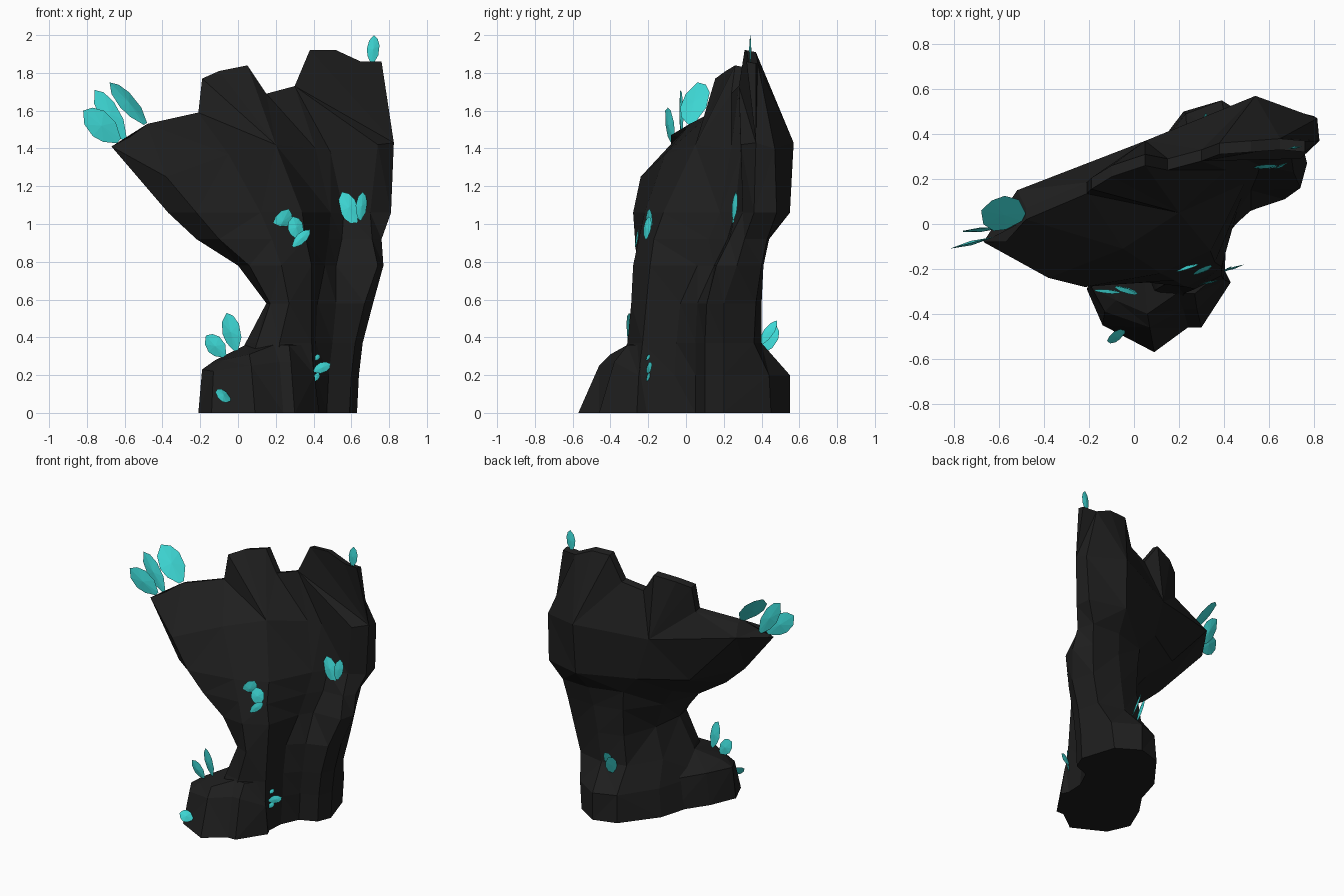
import bpy, bmesh
from mathutils import Vector


def material(name, rgb):
    m = bpy.data.materials.new(name)
    m.diffuse_color = (*rgb, 1)
    return m


ROCK = material("charcoal rock", (0.013, 0.013, 0.013))
TEAL = material("turquoise crystal", (0.05, 0.72, 0.70))


def finish(bm, name, mat):
    bmesh.ops.triangulate(bm, faces=[f for f in bm.faces if len(f.verts) > 3])
    bmesh.ops.recalc_face_normals(bm, faces=bm.faces[:])
    me = bpy.data.meshes.new(name)
    bm.to_mesh(me)
    bm.free()
    me.materials.append(mat)
    ob = bpy.data.objects.new(name, me)
    bpy.context.collection.objects.link(ob)
    return ob


def bridge(bm, a, b):
    n = len(a)
    for i in range(n):
        j = (i + 1) % n
        bm.faces.new((a[i], a[j], b[j], b[i]))


def stitch(bm, a, b):
    # triangulate between two open chains, always taking the shorter diagonal
    i = j = 0
    while i < len(a) - 1 or j < len(b) - 1:
        step_a = j == len(b) - 1 or (i < len(a) - 1 and
                 (a[i + 1].co - b[j].co).length < (a[i].co - b[j + 1].co).length)
        if step_a:
            bm.faces.new((a[i], a[i + 1], b[j]))
            i += 1
        else:
            bm.faces.new((a[i], b[j + 1], b[j]))
            j += 1


# trunk: cross-sections from left, along the front, right side, then the back
stem = (
    ((-.10, -.2), (0, -.35), (.2, -.42), (.40, -.28), (.41, -.08), (.47, .05),
     (.59, .10), (.63, .2), (.55, .45), (.39, .55), (.22, .50), (.03, .25)),
    ((-.05, -.15), (.05, -.32), (.2, -.38), (.40, -.25), (.41, -.06), (.48, .05),
     (.60, .10), (.64, .2), (.57, .44), (.39, .55), (.23, .49), (.06, .23)),
    ((.04, -.15), (.1, -.29), (.22, -.31), (.39, -.23), (.41, -.05), (.5, .05),
     (.62, .10), (.66, .2), (.62, .36), (.42, .40), (.24, .36), (.10, .13)),
    ((.15, -.14), (.17, -.25), (.27, -.29), (.39, -.21), (.42, -.03), (.52, .06),
     (.67, .11), (.715, .2), (.67, .37), (.45, .40), (.27, .35), (.18, .10)),
)
flare = (
    ((0, -.15), (.06, -.26), (.23, -.28), (.39, -.19), (.46, .06), (.52, .15),
     (.74, .16), (.77, .27), (.70, .40), (.48, .41), (.27, .36), (.10, .13)),
    ((-.22, -.16), (-.1, -.27), (.18, -.25), (.36, -.17), (.48, .12), (.55, .22),
     (.71, .23), (.76, .31), (.72, .43), (.50, .44), (.26, .37), (0, .16)),
    ((-.37, -.17), (-.22, -.28), (.12, -.22), (.34, -.12), (.49, .18), (.56, .26),
     (.7, .3), (.81, .36), (.80, .48), (.53, .55), (.14, .39), (-.17, .2)),
)
heights = (0, .2, .37, .58, .78, .92, 1.06)
crown = ((-.67, -.08, 1.41), (-.38, -.24, 1.25), (-.05, -.11, 1.37), (.2, .05, 1.42),
         (.41, .24, 1.4), (.49, .29, 1.38), (.74, .29, 1.42), (.825, .37, 1.43),
         (.815, .47, 1.40), (.54, .57, 1.43), (.05, .37, 1.37), (-.52, .15, 1.45))
# jagged crest line from the left tip to the right peak
crest = ((-.57, -.08, 1.47), (-.48, .02, 1.53), (-.21, .135, 1.59), (-.19, .155, 1.77),
         (-.1, .21, 1.81), (.05, .26, 1.84), (.15, .24, 1.69), (.3, .28, 1.73),
         (.38, .31, 1.92), (.52, .32, 1.92), (.65, .33, 1.86), (.76, .32, 1.86))
bm = bmesh.new()
rings = [[bm.verts.new((x, y, z)) for x, y in s] for s, z in zip(stem + flare, heights)]
rings.append([bm.verts.new(p) for p in crown])
for lo, hi in zip(rings, rings[1:]):
    bridge(bm, lo, hi)
bm.faces.new(rings[0])
front = [bm.verts.new(p) for p in crest]
back = [bm.verts.new((x, y + .05, z - .01)) for x, y, z in crest]
top = rings[-1]
stitch(bm, top[:8], front)
stitch(bm, [top[0]] + top[:6:-1], back)
for i in range(len(crest) - 1):
    bm.faces.new((front[i], front[i + 1], back[i + 1], back[i]))
bm.faces.new((top[0], front[0], back[0]))
bm.faces.new((top[7], front[-1], back[-1]))
trunk = finish(bm, "rock_trunk", ROCK)

# foot: low boulder at the front left, merged into the trunk
foot_rings = (
    ((-.21, -.29, 0), (-.14, -.45, 0), (.09, -.57, 0), (.24, -.46, 0), (.3, -.46, 0),
     (.43, -.26, 0), (.3, 0, 0), (.02, .12, 0), (-.13, -.1, 0)),
    ((-.19, -.28, .23), (-.13, -.39, .22), (.07, -.46, .25), (.22, -.38, .27), (.28, -.38, .27),
     (.405, -.25, .2), (.3, 0, .2), (.05, .1, .22), (-.1, -.1, .23)),
    ((-.12, -.25, .28), (-.08, -.34, .28), (.06, -.40, .31), (.19, -.31, .36), (.27, -.31, .36),
     (.38, -.22, .36), (.3, 0, .37), (.13, -.02, .38), (.04, -.15, .36)),
)
bm = bmesh.new()
rings = [[bm.verts.new(p) for p in r] for r in foot_rings]
bridge(bm, rings[0], rings[1])
bridge(bm, rings[1], rings[2])
bm.faces.new(rings[0])
bm.faces.new(rings[2])
foot = finish(bm, "rock_foot", ROCK)
foot.hide_render = True
join = trunk.modifiers.new("join_foot", "BOOLEAN")
join.operation = "UNION"
join.solver = "EXACT"
join.object = foot


# leaf-shaped crystals: pointed outline with a shallow ridge on both sides
def leaf(name, base, tip, width, facing=(.45, -.9, .1)):
    base, tip = Vector(base), Vector(tip)
    axis = tip - base
    side = axis.cross(Vector(facing)).normalized() * width / 2
    normal = side.cross(axis).normalized() * min(.01, width * .1)
    outline = ((0, .25), (.3, 1), (.65, 1.1), (.88, .7), (1, 0),
               (.8, -.8), (.5, -1.1), (.25, -.9), (0, -.25))
    bm = bmesh.new()
    rim = [bm.verts.new(base + axis * t + side * s) for t, s in outline]
    for sign in (1, -1):
        mid = bm.verts.new(base + axis * .5 + normal * sign)
        for i in range(len(rim)):
            bm.faces.new((rim[i], rim[(i + 1) % len(rim)], mid))
    finish(bm, name, TEAL)


FLAT, LEFT, SIDE = (.15, -1, .1), (-.4, -.9, .15), (1, -.3, .2)
clusters = {
    "tip_crystal": [((-.63, -.06, 1.44), (-.82, -.11, 1.60), .13, FLAT),
                    ((-.60, -.02, 1.45), (-.76, -.03, 1.71), .10, FLAT),
                    ((-.49, .03, 1.53), (-.68, .06, 1.75), .16, (.65, -.5, .56))],
    "peak_crystal": [((.71, .34, 1.85), (.72, .34, 2.0), .06, FLAT)],
    "middle_crystal": [((.2, -.2, .95), (.27, -.19, 1.08), .085),
                       ((.32, -.21, .92), (.29, -.20, 1.04), .085),
                       ((.29, -.27, .88), (.38, -.25, .97), .05, (.5, -.8, .4))],
    "column_crystal": [((.62, .25, 1.0), (.55, .26, 1.17), .09, FLAT),
                       ((.645, .25, 1.02), (.66, .265, 1.17), .06)],
    "foot_crystal": [((-.07, -.3, .30), (-.17, -.3, .41), .09, LEFT),
                     ((-.01, -.29, .33), (-.06, -.3, .53), .095, LEFT)],
    "base_crystal": [((-.04, -.48, .07), (-.12, -.52, .11), .075, (-.1, -.7, .6)),
                     ((.40, -.21, .22), (.49, -.18, .26), .05),
                     ((.40, -.21, .17), (.43, -.19, .21), .03),
                     ((.41, -.21, .28), (.43, -.19, .31), .025)],
    "back_crystal": [((.31, .40, .32), (.31, .48, .46), .08, SIDE),
                     ((.34, .39, .36), (.34, .48, .49), .05, SIDE)],
}
for name, leaves in clusters.items():
    for k, spec in enumerate(leaves):
        leaf(f"{name}_{k + 1}", *spec)
